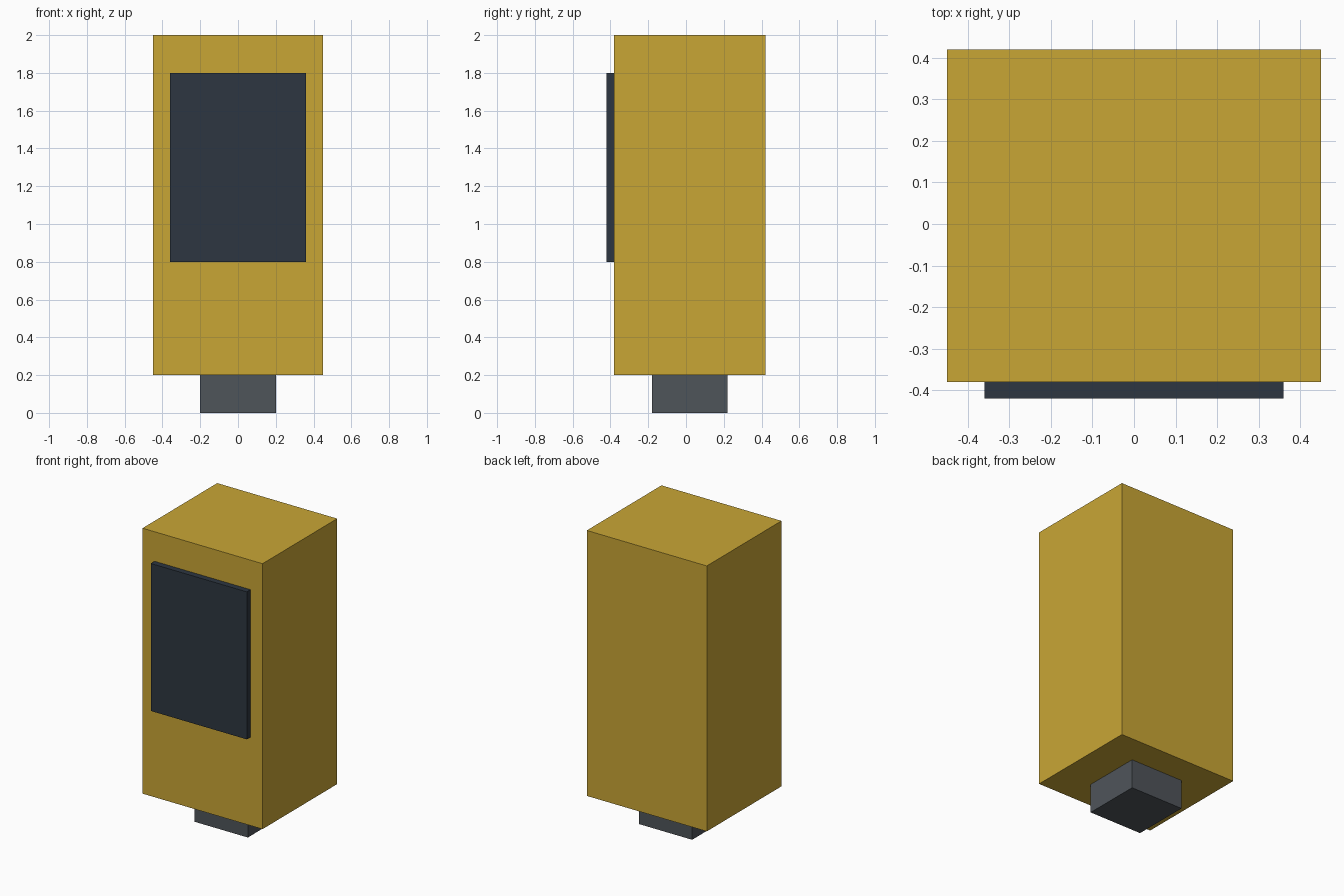
import bpy

if "Cube" in bpy.data.objects:
    bpy.data.objects.remove(bpy.data.objects["Cube"])


def material(name, color):
    m = bpy.data.materials.new(name)
    m.diffuse_color = (*color, 1.0)
    m.use_nodes = True
    m.node_tree.nodes["Principled BSDF"].inputs["Base Color"].default_value = m.diffuse_color
    return m


def box(name, low, high, mat):
    """Axis-aligned box between two corners."""
    center = [(a + b) / 2 for a, b in zip(low, high)]
    bpy.ops.mesh.primitive_cube_add(size=1, location=center)
    ob = bpy.context.object
    ob.name = name
    ob.scale = [b - a for a, b in zip(low, high)]
    bpy.ops.object.transform_apply(location=False, rotation=False, scale=True)
    ob.data.materials.append(mat)
    return ob


gold = material("golden yellow", (0.584, 0.381, 0.036))
navy = material("dark slate", (0.026, 0.037, 0.053))
grey = material("steel grey", (0.078, 0.089, 0.102))

# Short mounting foot under the cabinet
box("base_post", (-0.2, -0.18, 0.0), (0.2, 0.22, 0.2), grey)

# Main cabinet
box("cabinet", (-0.45, -0.38, 0.2), (0.45, 0.42, 2.0), gold)

# Raised panel on the front face
box("front_panel", (-0.36, -0.42, 0.8), (0.36, -0.38, 1.8), navy)
